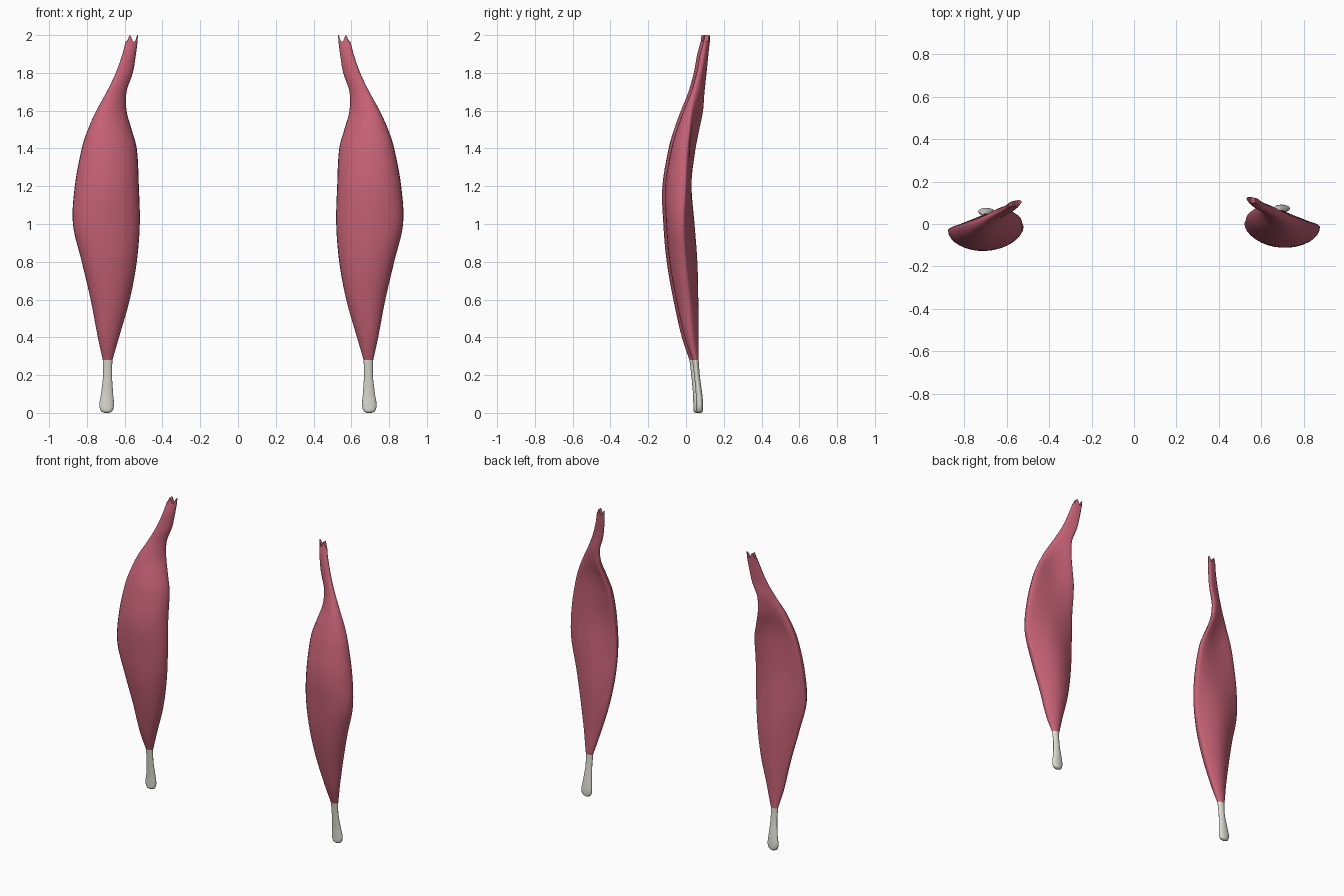
import bpy
import bmesh
import math

cube = bpy.data.objects.get("Cube")
if cube:
    bpy.data.objects.remove(cube, do_unlink=True)

SIDES = 32      # points around each cross-section
STEPS = 6       # rings between two stations
EDGE = 0.022    # roundness of the back side near its two edges

# Stations: height, inner x, outer x, inner y, outer y, front y, back y
BELLY = [
    (.28, .665, .716, .036, .036, .018, .052),
    (.40, .63, .742, .025, .015, -.022, .05),
    (.60, .573, .78, .015, 0, -.067, .05),
    (.80, .536, .827, 0, -.02, -.102, .045),
    (1.0, .52, .874, -.01, -.03, -.12, .03),
    (1.2, .525, .864, 0, -.02, -.125, .012),
    (1.4, .536, .827, .03, -.01, -.09, .012),
    (1.5, .563, .795, .05, 0, -.06, .022),
    (1.6, .59, .75, .07, .01, -.02, .048),
    (1.7, .59, .695, .075, .03, .02, .072),
    (1.8, .557, .647, .085, .055, .045, .085),
    (1.9, .54, .612, .095, .075, .062, .1),
    (1.98, .53, .592, .104, .092, .083, .11),
]
TENDON = [
    (0, .683, .707, .058, .058, .05, .066),
    (.008, .667, .724, .058, .058, .041, .074),
    (.04, .657, .734, .058, .058, .039, .076),
    (.10, .661, .725, .054, .054, .037, .071),
    (.20, .667, .714, .042, .042, .028, .058),
    (.28, .665, .716, .036, .036, .018, .052),
]


def make_material(name, colour):
    mat = bpy.data.materials.new(name)
    mat.use_nodes = True
    mat.diffuse_color = colour
    shader = mat.node_tree.nodes["Principled BSDF"]
    shader.inputs["Base Color"].default_value = colour
    shader.inputs["Roughness"].default_value = 0.6
    return mat


def smooth_stations(rows):
    """Pass a smooth curve through every station."""
    result = []
    last = len(rows) - 1
    for i in range(last):
        before, a, b, after = (rows[max(i - 1, 0)], rows[i],
                               rows[i + 1], rows[min(i + 2, last)])
        spans = [max(b[0] - before[0], 1e-6), b[0] - a[0], max(after[0] - a[0], 1e-6)]
        for k in range(STEPS):
            t = k / STEPS
            blend = t * t * (3 - 2 * t)
            row = []
            for p, q, r, s in zip(before, a, b, after):
                start = (r - p) / spans[0] * spans[1]
                end = (s - q) / spans[2] * spans[1]
                row.append(q + (r - q) * blend + start * t * (1 - t) ** 2
                           - end * t * t * (1 - t))
            result.append(row)
    result.append(rows[last])
    return result


def section(row, side, shift, forked):
    """Lens-shaped outline with separate front and back bulges."""
    z, xi, xo, yi, yo, front, back = row
    middle = (yi + yo) / 2
    rim = min(EDGE, (xo - xi) / 4)
    points = []
    for n in range(SIDES):
        angle = math.tau * n / SIDES
        u = (1 + math.cos(angle)) / 2
        s = math.sin(angle)
        y = yi + (yo - yi) * u
        if s > 0:
            y -= (middle - front) * s
        else:
            y += rim * -s + (back - middle - rim) * (-s) ** 3
        notch = 0.02 * math.cos(3 * math.pi * (u - 0.67)) if forked else 0
        points.append((side * (xi + (xo - xi) * u), y + shift, z + notch))
    return points


def loft(name, rows, side, shift, mat, forked=False):
    bm = bmesh.new()
    rows = smooth_stations(rows)
    rings = []
    for i, row in enumerate(rows):
        tip = forked and i == len(rows) - 1
        rings.append([bm.verts.new(p) for p in section(row, side, shift, tip)])
    for low, high in zip(rings, rings[1:]):
        for n in range(SIDES):
            m = (n + 1) % SIDES
            bm.faces.new((low[n], low[m], high[m], high[n]))
    bm.faces.new(rings[0])
    # Close the top with strips across so the fork stays clean
    top = rings[-1]
    for n in range(SIDES // 2):
        strip = [top[n], top[n + 1], top[-n - 1], top[-n % SIDES]]
        bm.faces.new(list(dict.fromkeys(strip)))
    bmesh.ops.recalc_face_normals(bm, faces=bm.faces)
    mesh = bpy.data.meshes.new(name)
    bm.to_mesh(mesh)
    bm.free()
    mesh.materials.append(mat)
    obj = bpy.data.objects.new(name, mesh)
    bpy.context.collection.objects.link(obj)
    bpy.ops.object.select_all(action="DESELECT")
    obj.select_set(True)
    bpy.context.view_layer.objects.active = obj
    bpy.ops.object.shade_smooth_by_angle(angle=math.radians(50))


flesh = make_material("flesh", (0.56, 0.12, 0.18, 1))
sinew = make_material("sinew", (0.72, 0.72, 0.65, 1))

# Mirrored pair; the left one sits slightly further back
for label, side, shift in (("left", 1, 0.015), ("right", -1, 0)):
    loft(label + "_muscle_belly", BELLY, side, shift, flesh, forked=True)
    loft(label + "_lower_tendon", TENDON, side, shift, sinew)
